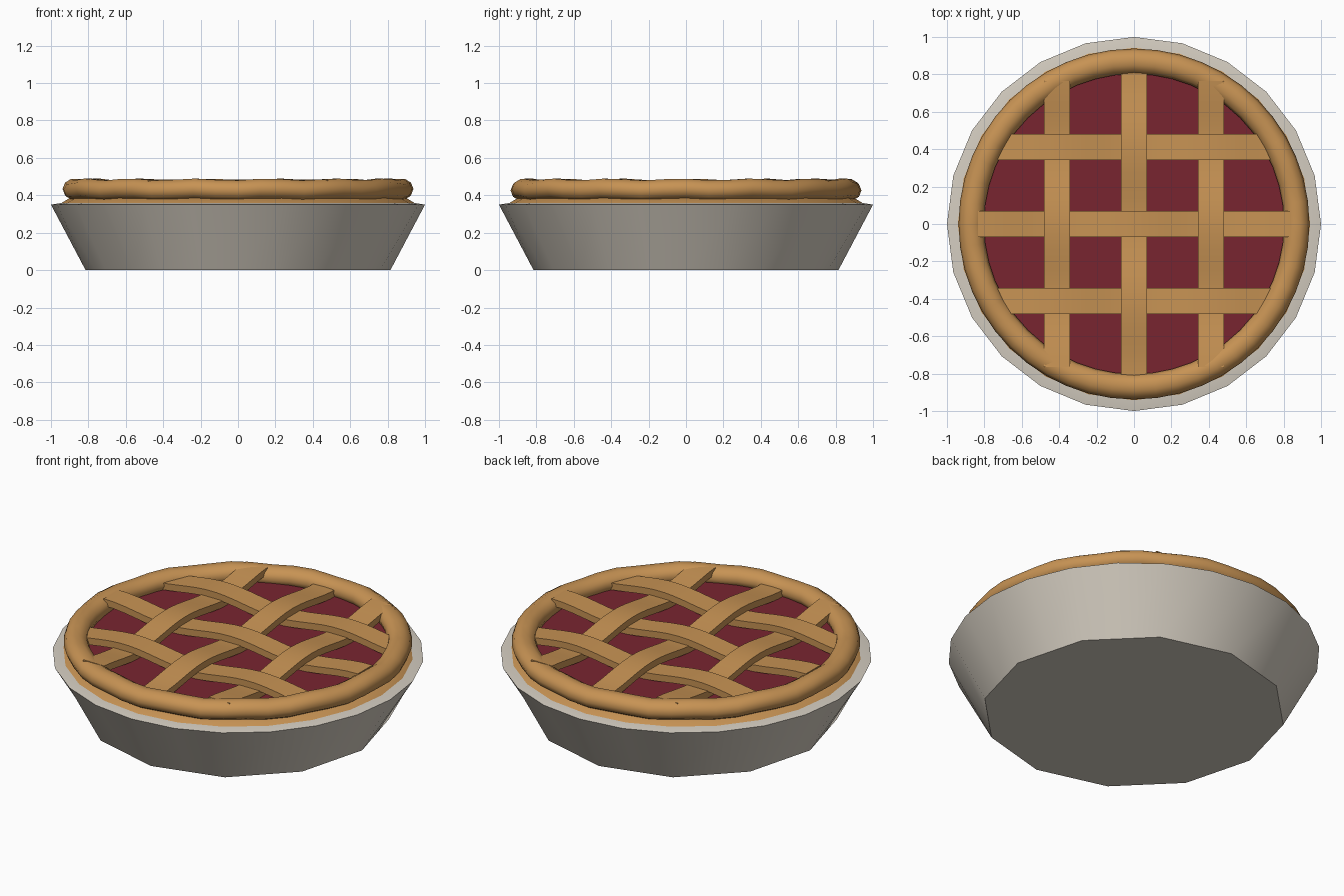
import bpy, bmesh
from math import cos, sin, pi, tau, radians

if "Cube" in bpy.data.objects:
    bpy.data.objects.remove(bpy.data.objects["Cube"])


def material(name, rgb):
    m = bpy.data.materials.new(name)
    m.diffuse_color = (*rgb, 1)
    m.use_nodes = True
    m.node_tree.nodes["Principled BSDF"].inputs["Base Color"].default_value = m.diffuse_color
    return m


TIN = material("warm grey dish", (0.66, 0.61, 0.53))
CRUST = material("golden crust", (0.57, 0.29, 0.088))
FILLING = material("cherry filling", (0.19, 0.018, 0.03))


def finish(name, bm, mat, angle=35):
    bmesh.ops.recalc_face_normals(bm, faces=bm.faces)
    me = bpy.data.meshes.new(name)
    bm.to_mesh(me)
    bm.free()
    me.materials.append(mat)
    ob = bpy.data.objects.new(name, me)
    bpy.context.collection.objects.link(ob)
    bpy.ops.object.select_all(action='DESELECT')
    ob.select_set(True)
    bpy.context.view_layer.objects.active = ob
    bpy.ops.object.shade_smooth_by_angle(angle=radians(angle))
    return ob


def skin(bm, rings, closed):
    """Join rings of vertices with quads; close into a loop or cap the ends."""
    n = len(rings[0])
    pairs = list(zip(rings, rings[1:])) + ([(rings[-1], rings[0])] if closed else [])
    for a, b in pairs:
        for i in range(n):
            j = (i + 1) % n
            bm.faces.new((a[i], a[j], b[j], b[i]))
    if not closed:
        bm.faces.new(rings[0])
        bm.faces.new(rings[-1])


def lathe(name, profile, mat, sides=24, coarse_first=False):
    bm = bmesh.new()
    rings = []
    for k, (r, z) in enumerate(profile):
        ring = []
        for i in range(sides):
            # the dish foot has half the sides: odd points lie on its chords
            q = r * cos(tau / sides) if coarse_first and k == 0 and i % 2 else r
            a = tau * i / sides
            ring.append(bm.verts.new((q * cos(a), q * sin(a), z)))
        rings.append(ring)
    skin(bm, rings, False)
    return finish(name, bm, mat)


# Dish, bottom crust and filling
lathe("dish", [(0.815, 0), (1.0, 0.35), (0.94, 0.36)], TIN, coarse_first=True)
lathe("bottom_crust", [(0.95, 0.355), (0.90, 0.385)], CRUST)
lathe("filling", [(0.85, 0.37), (0.85, 0.405)], FILLING)

# Rolled crust edge with a gentle wave
bm = bmesh.new()
rings = []
for i in range(48):
    a = tau * i / 48
    wave = 0.005 * cos(14 * a + 0.6)
    ring = []
    for k in range(10):
        t = tau * k / 10
        r = 0.87 + 0.068 * cos(t)
        ring.append(bm.verts.new((r * cos(a), r * sin(a), 0.43 + wave + 0.057 * sin(t))))
    rings.append(ring)
skin(bm, rings, True)
finish("crust_edge", bm, CRUST, 60)

# Woven lattice strips
PITCH, HALF_W, THICK = 0.412, 0.069, 0.04


def strip(name, row, along_x):
    bm = bmesh.new()
    half = 0.765 if row else 0.835
    over = (1 if row == 0 else -1) * (1 if along_x else -1)
    rings = []
    n = 24
    for i in range(n + 1):
        s = -half + 2 * half * i / n
        z = 0.444 + over * 0.021 * cos(pi * s / PITCH)
        ring = []
        for w, h in ((-1, -1), (1, -1), (1, 1), (-1, 1)):
            c = row * PITCH + w * HALF_W
            x, y = (s, c) if along_x else (c, s)
            ring.append(bm.verts.new((x, y, z + h * THICK / 2)))
        rings.append(ring)
    skin(bm, rings, False)
    finish(name, bm, CRUST)


for row in (-1, 0, 1):
    strip(f"lattice_across_{row + 2}", row, True)
    strip(f"lattice_along_{row + 2}", row, False)
